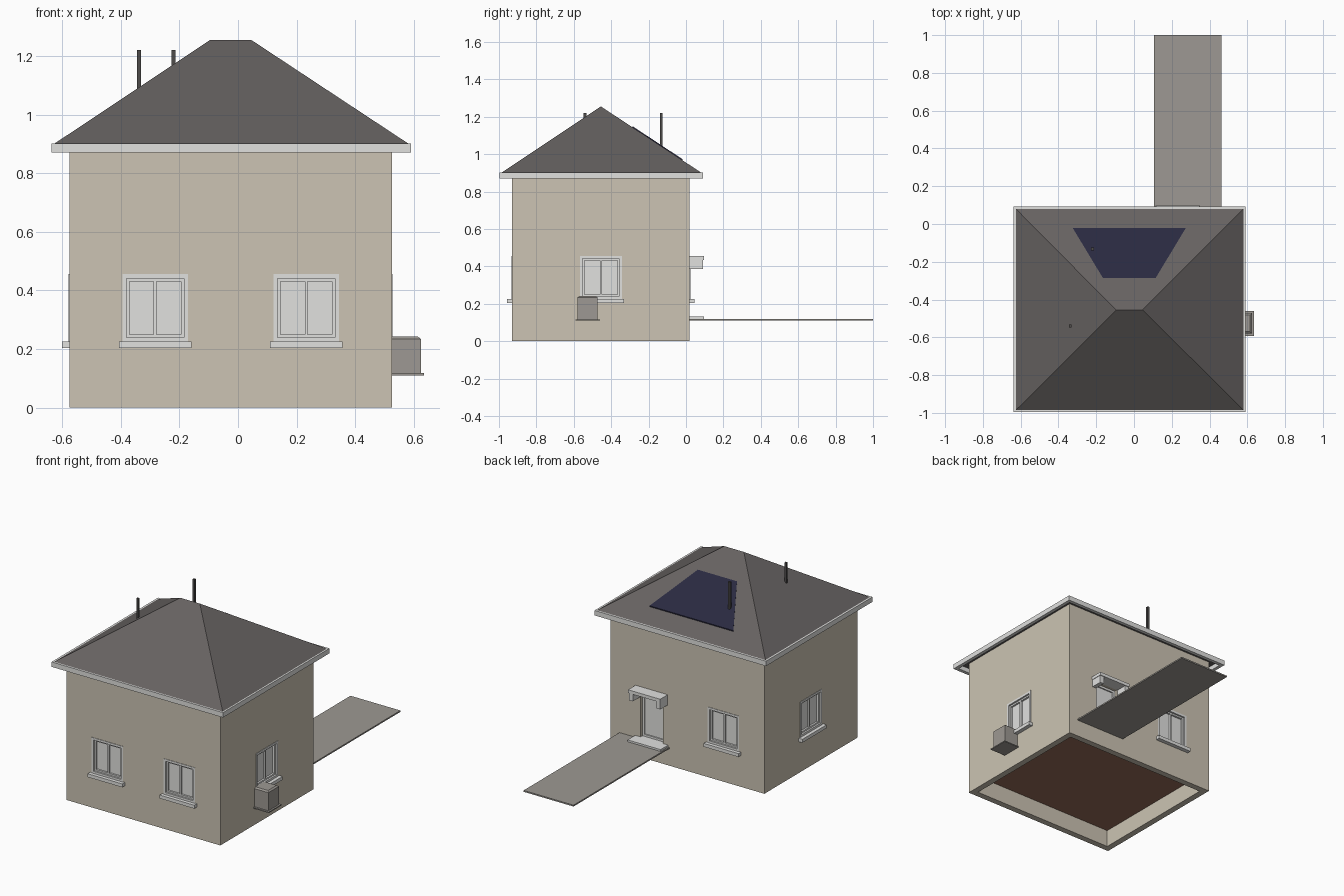
import bpy, bmesh
from math import radians
from mathutils import Matrix, Vector

if "Cube" in bpy.data.objects:
    bpy.data.objects.remove(bpy.data.objects["Cube"], do_unlink=True)


def material(name, r, g, b):
    lin = [(c / 255 / 12.92 if c < 11 else ((c / 255 + 0.055) / 1.055) ** 2.4) for c in (r, g, b)]
    m = bpy.data.materials.new(name)
    m.use_nodes = True
    m.diffuse_color = (*lin, 1)
    m.node_tree.nodes["Principled BSDF"].inputs["Base Color"].default_value = (*lin, 1)
    return m


BEIGE = material("beige render", 204, 196, 179)
SLATE = material("slate roof", 102, 98, 97)
WHITE = material("pale grey trim", 225, 225, 223)
STONE = material("grey stone", 157, 153, 147)
NAVY = material("navy panel", 41, 41, 64)
DARK = material("dark metal", 78, 76, 75)
BROWN = material("brown timber", 150, 108, 87)


def finish(name, bm, mat, matrix=None):
    bmesh.ops.recalc_face_normals(bm, faces=bm.faces)
    me = bpy.data.meshes.new(name)
    bm.to_mesh(me)
    bm.free()
    me.materials.append(mat)
    ob = bpy.data.objects.new(name, me)
    bpy.context.collection.objects.link(ob)
    if matrix:
        ob.matrix_world = matrix
    return ob


def boxes(name, mat, *ranges, matrix=None):
    """One object made of boxes, each given as x, y and z ranges."""
    bm = bmesh.new()
    for r in ranges:
        lo, hi = Vector(r[::2]), Vector(r[1::2])
        size = Matrix.Diagonal((*(hi - lo), 1))
        bmesh.ops.create_cube(bm, size=1, matrix=Matrix.Translation((lo + hi) / 2) @ size)
    return finish(name, bm, mat, matrix)


def ring(x0, x1, y0, y1, z0, z1, t):
    """Four bars around an opening that faces -y."""
    return [(x0, x0 + t, y0, y1, z0, z1), (x1 - t, x1, y0, y1, z0, z1),
            (x0 + t, x1 - t, y0, y1, z0, z0 + t), (x0 + t, x1 - t, y0, y1, z1 - t, z1)]


def on_wall(x, y, turn):
    """Frame on a wall, with local -y pointing outwards."""
    return Matrix.Translation((x, y, 0)) @ Matrix.Rotation(radians(turn), 4, "Z")


L, R, F, B = -0.575, 0.525, -0.93, 0.02
T = 0.04
EAVES = 0.9
MID_Y = -0.455

# Walls, hollow and open underneath
walls = boxes("walls", BEIGE, (L, R, F, B, 0, EAVES))
cutters = [boxes("room_cutter", BEIGE, (L + T, R - T, F + T, B - T, -0.1, EAVES - 0.02))]

# Windows: frame, mullion, recessed panes and a sill
windows = {
    "front_left_window": on_wall(0.233, F, 0),
    "front_right_window": on_wall(-0.283, F, 0),
    "left_window": on_wall(R, MID_Y, 90),
    "right_window": on_wall(L, MID_Y, -90),
    "back_window": on_wall(-0.283, B, 180),
}
W, Z0, Z1 = 0.112, 0.225, 0.455
for name, m in windows.items():
    cutters.append(boxes("cutter", BEIGE, (-W, W, -0.05, 0.06, Z0, Z1), matrix=m))
    boxes(name, WHITE,
          *ring(-W, W, -0.003, T, Z0, Z1, 0.014),
          *ring(-W + 0.014, W - 0.014, 0.008, T, Z0 + 0.014, Z1 - 0.014, 0.01),
          (-0.005, 0.005, 0.008, T, Z0 + 0.02, Z1 - 0.02),
          (-W + 0.02, W - 0.02, 0.02, T, Z0 + 0.02, Z1 - 0.02), matrix=m)
    boxes(name + "_sill", WHITE, (-0.124, 0.124, -0.026, 0.01, 0.203, Z0), matrix=m)

# Back door with canopy and step
door = on_wall(0.232, B, 180)
cutters.append(boxes("cutter", BEIGE, (-0.08, 0.08, -0.05, 0.06, 0.13, 0.435), matrix=door))
boxes("back_door", WHITE, *ring(-0.08, 0.08, 0.02, T, 0.13, 0.435, 0.014),
      (-0.066, 0.066, 0.028, T, 0.144, 0.421), matrix=door)
boxes("door_canopy", WHITE, (-0.115, 0.115, -0.077, 0, 0.435, 0.456),
      *[(s - 0.014, s + 0.014, -0.072, 0, 0.387, 0.435) for s in (-0.098, 0.098)], matrix=door)
boxes("door_step", WHITE, (-0.118, 0.118, -0.077, 0.02, 0.118, 0.131), matrix=door)
boxes("garden_path", STONE, (0.105, 0.462, B, 1.0, 0.11, 0.119))

# Cut the openings
for c in cutters:
    mod = walls.modifiers.new("opening", "BOOLEAN")
    mod.object = c
    mod.operation = "DIFFERENCE"
    mod.solver = "EXACT"
    c.hide_render = True
    c.hide_set(True)
bpy.context.view_layer.update()
graph = bpy.context.evaluated_depsgraph_get()
cut_mesh = bpy.data.meshes.new_from_object(walls.evaluated_get(graph))
walls.modifiers.clear()
walls.data = cut_mesh
for c in cutters:
    bpy.data.objects.remove(c, do_unlink=True)

boxes("floor", BROWN, (L + T, R - T, F + T, B - T, 0.11, 0.125))

# Hipped roof
RX0, RX1, RY0, RY1, RIDGE = -0.628, 0.583, -0.988, 0.083, 1.255
bm = bmesh.new()
base = [bm.verts.new((x, y, EAVES)) for x, y in
        ((RX0, RY0), (RX1, RY0), (RX1, RY1), (RX0, RY1))]
west, east = [bm.verts.new((x, MID_Y, RIDGE)) for x in (-0.095, 0.045)]
for f in (base, (base[0], base[1], east, west), (base[1], base[2], east),
          (base[2], base[3], west, east), (base[3], base[0], west)):
    bm.faces.new(f)
finish("roof", bm, SLATE)

# Gutter around the eaves
GX0, GX1, GY0, GY1, G = -0.637, 0.59, -0.996, 0.092, 0.022
gz = (0.87, 0.902)
boxes("gutter", WHITE, (GX0, GX1, GY0, GY0 + G, *gz), (GX0, GX1, GY1 - G, GY1, *gz),
      (GX0, GX0 + G, GY0 + G, GY1 - G, *gz), (GX1 - G, GX1, GY0 + G, GY1 - G, *gz))

# Solar panel lying on the back slope
slope = (RIDGE - EAVES) / (RY1 - MID_Y)
bm = bmesh.new()
outline = ((-0.325, -0.02), (0.275, -0.02), (0.115, -0.285), (-0.165, -0.285))
low, top = [[bm.verts.new((x, y, EAVES + (RY1 - y) * slope + h)) for x, y in outline]
            for h in (0, 0.006)]
bm.faces.new(low)
bm.faces.new(top)
for i in range(4):
    j = (i + 1) % 4
    bm.faces.new((low[i], low[j], top[j], top[i]))
finish("solar_panel", bm, NAVY)

# Vent pipes
for name, x, y in (("front_vent_pipe", -0.338, -0.54), ("back_vent_pipe", -0.22, -0.132)):
    boxes(name, DARK, (x - 0.007, x + 0.007, y - 0.007, y + 0.007, 1.0, 1.22))

# Outdoor unit with tapered lid on a bracket plate
boxes("outdoor_unit", STONE, (R, 0.624, -0.58, -0.472, 0.117, 0.234))
boxes("unit_plate", STONE, (R, 0.635, -0.592, -0.461, 0.11, 0.117))
lid = boxes("unit_lid", STONE, (R, 0.624, -0.58, -0.472, 0.234, 0.242))
for v in lid.data.vertices:
    if v.co.z > 0.24:
        v.co.x -= 0.01 if v.co.x > 0.6 else 0
        v.co.y += 0.01 if v.co.y < -0.55 else -0.01
